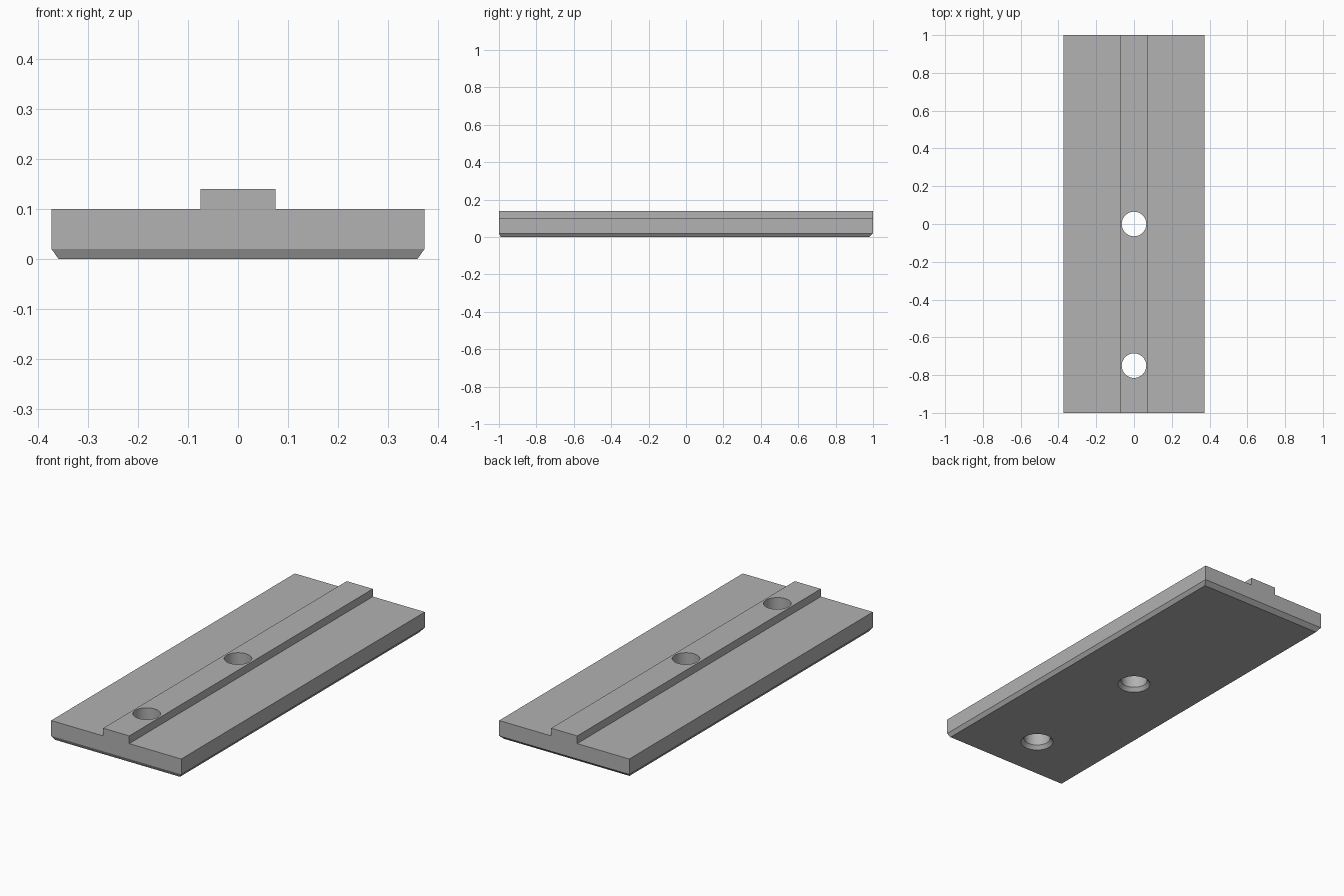
import bpy, bmesh, math
from mathutils import Vector

cube = bpy.data.objects.get("Cube")
if cube:
    bpy.data.objects.remove(cube, do_unlink=True)

# One plain grey
grey = bpy.data.materials.new("plain grey")
grey.use_nodes = True
colour = (0.445, 0.445, 0.445, 1)
grey.diffuse_color = colour
grey.node_tree.nodes["Principled BSDF"].inputs["Base Color"].default_value = colour

HALF_W, HALF_RIB, HALF_L = 0.374, 0.075, 1.0
CHAMFER_Z, PLATE_Z, RIB_Z = 0.02, 0.1, 0.14
INSET_SIDE, INSET_FRONT, INSET_BACK = 0.014, 0.01, 0.022
HOLE_R, HOLE_FLARE = 0.065, 0.08


def add_object(name, bm):
    bmesh.ops.recalc_face_normals(bm, faces=bm.faces)
    mesh = bpy.data.meshes.new(name)
    bm.to_mesh(mesh)
    bm.free()
    mesh.materials.append(grey)
    obj = bpy.data.objects.new(name, mesh)
    bpy.context.collection.objects.link(obj)
    return obj


# Plate with raised rib: stepped profile extruded along y
half = [(HALF_W, CHAMFER_Z), (HALF_W, PLATE_Z), (HALF_RIB, PLATE_Z), (HALF_RIB, RIB_Z)]
profile = half + [(-x, z) for x, z in reversed(half)]
bm = bmesh.new()
face = bm.faces.new([bm.verts.new((x, -HALF_L, z)) for x, z in profile])
ext = bmesh.ops.extrude_face_region(bm, geom=[face])
moved = [v for v in ext["geom"] if isinstance(v, bmesh.types.BMVert)]
bmesh.ops.translate(bm, verts=moved, vec=Vector((0, 2 * HALF_L, 0)))

# Chamfered underside: extrude the bottom face down and draw it in
bottom = next(f for f in bm.faces if all(abs(v.co.z - CHAMFER_Z) < 1e-5 for v in f.verts))
ext = bmesh.ops.extrude_face_region(bm, geom=[bottom])
bmesh.ops.delete(bm, geom=[bottom], context='FACES_ONLY') if bottom.is_valid else None
for v in [g for g in ext["geom"] if isinstance(g, bmesh.types.BMVert)]:
    v.co.z = 0
    v.co.x -= math.copysign(INSET_SIDE, v.co.x)
    v.co.y += INSET_FRONT if v.co.y < 0 else -INSET_BACK
plate = add_object("mounting_plate", bm)


# Through holes flared at the underside
def hole_cutter(y, sides=48):
    slope = (HOLE_FLARE - HOLE_R) / CHAMFER_Z
    low = -0.01
    levels = [(HOLE_FLARE - slope * low, low), (HOLE_R, CHAMFER_Z), (HOLE_R, RIB_Z + 0.05)]
    bm = bmesh.new()
    rings = []
    for r, z in levels:
        angles = [2 * math.pi * i / sides for i in range(sides)]
        rings.append([bm.verts.new((r * math.cos(a), y + r * math.sin(a), z)) for a in angles])
    for a, b in zip(rings, rings[1:]):
        for i in range(sides):
            j = (i + 1) % sides
            bm.faces.new((a[i], a[j], b[j], b[i]))
    bm.faces.new(rings[0])
    bm.faces.new(rings[-1])
    cutter = add_object("hole_cutter", bm)
    cutter.hide_render = True
    return cutter


bpy.ops.object.select_all(action='DESELECT')
bpy.context.view_layer.objects.active = plate
plate.select_set(True)
for y in (0, -0.75):
    cutter = hole_cutter(y)
    mod = plate.modifiers.new("hole", 'BOOLEAN')
    mod.operation, mod.solver, mod.object = 'DIFFERENCE', 'EXACT', cutter
    bpy.ops.object.modifier_apply(modifier=mod.name)
    bpy.data.objects.remove(cutter, do_unlink=True)

bpy.ops.object.shade_smooth_by_angle(angle=math.radians(25))
